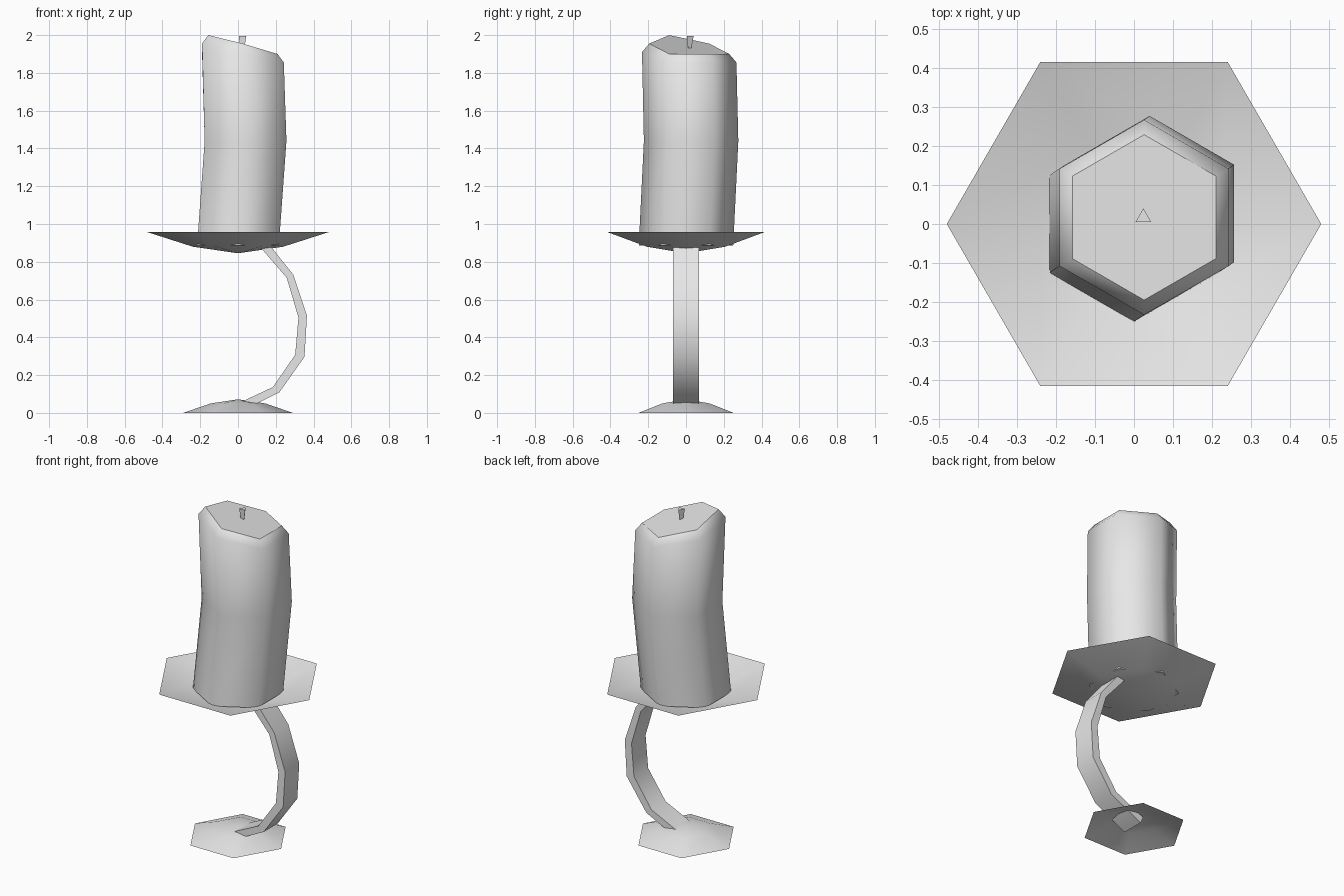
import bpy, bmesh, math

cube = bpy.data.objects.get("Cube")
if cube:
    bpy.data.objects.remove(cube, do_unlink=True)

grey = bpy.data.materials.new("plain grey")
grey.use_nodes = True
grey.diffuse_color = (0.8, 0.8, 0.8, 1)
grey.node_tree.nodes["Principled BSDF"].inputs["Base Color"].default_value = (0.8, 0.8, 0.8, 1)


def ring(radius, z, centre=(0, 0), sides=6, turn=0):
    """Regular polygon of points; z is one height or one height per corner."""
    heights = z if isinstance(z, list) else [z] * sides
    pts = []
    for i, h in enumerate(heights):
        a = math.radians(turn) + math.tau * i / sides
        pts.append((centre[0] + radius * math.cos(a), centre[1] + radius * math.sin(a), h))
    return pts


def loft(name, rings, start_cap=True, end_cap=True, sharp_angle=180):
    """Skin rings of points; a one-point ring closes to a tip."""
    bm = bmesh.new()
    rows = [[bm.verts.new(p) for p in r] for r in rings]
    for a, b in zip(rows, rows[1:]):
        n = max(len(a), len(b))
        for i in range(n):
            j = (i + 1) % n
            if len(a) == 1:
                bm.faces.new((a[0], b[j], b[i]))
            elif len(b) == 1:
                bm.faces.new((a[i], a[j], b[0]))
            else:
                bm.faces.new((a[i], a[j], b[j], b[i]))
    for f in bm.faces:
        f.smooth = True
    for wanted, row in ((start_cap, rows[0]), (end_cap, rows[-1])):
        if wanted and len(row) > 2:
            cap = bm.faces.new(row)
            for e in cap.edges:
                e.smooth = False
    bmesh.ops.recalc_face_normals(bm, faces=bm.faces[:])
    for e in bm.edges:
        if len(e.link_faces) == 2 and e.calc_face_angle(0) > math.radians(sharp_angle):
            e.smooth = False
    mesh = bpy.data.meshes.new(name)
    bm.to_mesh(mesh)
    bm.free()
    mesh.materials.append(grey)
    obj = bpy.data.objects.new(name, mesh)
    bpy.context.collection.objects.link(obj)
    return obj


# Domed foot and shallow drip dish, both open sheets
loft("foot", [ring(0.29, 0), ring(0.145, 0.05), [(0, 0, 0.072)]], start_cap=False)
loft("drip_dish", [[(0, 0, 0.845)], ring(0.24, 0.88), ring(0.48, 0.957)], end_cap=False)

# Curved flat stem: inner and outer edge points, from foot to dish
inner = [(-0.01, 0.045), (0.185, 0.137), (0.303, 0.308), (0.32, 0.505), (0.258, 0.715), (0.09, 0.91)]
outer = [(0.01, 0.005), (0.22, 0.11), (0.352, 0.297), (0.365, 0.515), (0.292, 0.733), (0.13, 0.935)]
half = 0.068
loft("stem", [[(a, -half, b), (a, half, b), (c, half, d), (c, -half, d)]
              for (a, b), (c, d) in zip(inner, outer)], sharp_angle=45)

# Leaning candle with a melted, slanted top
rim = [1.9, 1.9, 1.955, 2.0, 1.955, 1.9]
top = (0.026, 0.017)
loft("candle", [
    ring(0.25, 0.887, turn=30),
    ring(0.25, 1.44, (0.04, 0.027), turn=30),
    ring(0.25, [h - 0.045 for h in rim], top, turn=30),
    ring(0.212, rim, top, turn=30),
])

# Three-sided wick, wider at its tip
loft("wick", [ring(0.006, 1.89, (0.022, 0.016), 3, 90),
              ring(0.023, 1.995, (0.024, 0.017), 3, 90)], sharp_angle=45)
